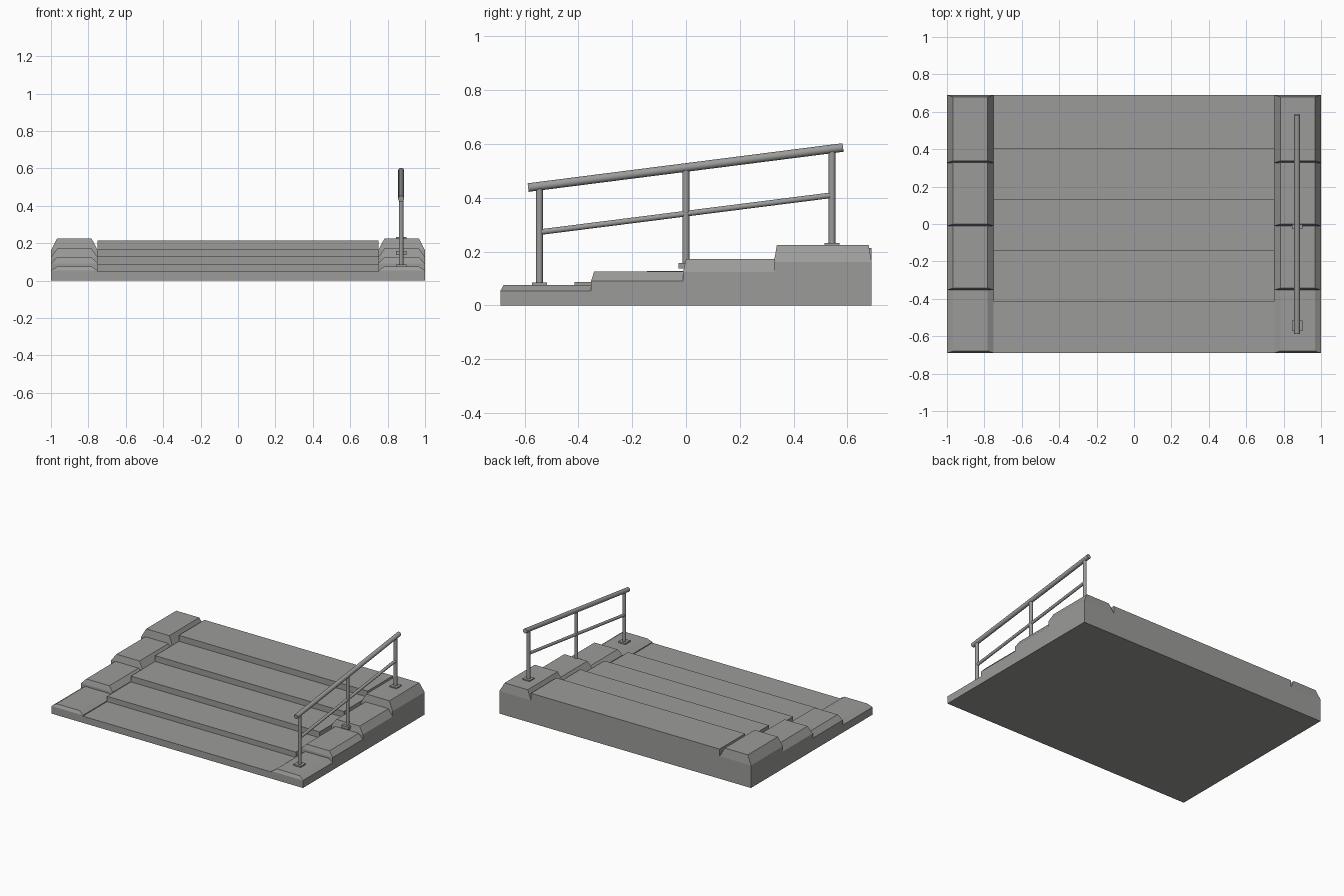
import bpy, bmesh
from mathutils import Vector

if "Cube" in bpy.data.objects:
    bpy.data.objects.remove(bpy.data.objects["Cube"])

stone = bpy.data.materials.new("grey_concrete")
stone.diffuse_color = (0.33, 0.33, 0.32, 1)
stone.use_nodes = True
stone.node_tree.nodes["Principled BSDF"].inputs["Base Color"].default_value = stone.diffuse_color


def finish(name, bm):
    bmesh.ops.recalc_face_normals(bm, faces=bm.faces)
    me = bpy.data.meshes.new(name)
    bm.to_mesh(me)
    bm.free()
    me.materials.append(stone)
    ob = bpy.data.objects.new(name, me)
    bpy.context.collection.objects.link(ob)
    return ob


def box(name, x0, x1, y0, y1, z0, z1):
    bm = bmesh.new()
    bmesh.ops.create_cube(bm, size=1)
    for v in bm.verts:
        v.co = Vector((x1 if v.co.x > 0 else x0, y1 if v.co.y > 0 else y0,
                       z1 if v.co.z > 0 else z0))
    return finish(name, bm)


def tube(name, a, b, r, sides=16):
    a, b = Vector(a), Vector(b)
    bm = bmesh.new()
    bmesh.ops.create_cone(bm, cap_ends=True, segments=sides, radius1=r,
                          radius2=r, depth=(b - a).length)
    rot = (b - a).to_track_quat('Z', 'Y')
    for v in bm.verts:
        v.co = rot @ v.co + (a + b) / 2
    ob = finish(name, bm)
    for p in ob.data.polygons:
        p.use_smooth = len(p.vertices) == 4
    ob.data.set_sharp_from_angle(angle=0.7)


# Stair flight: one stepped profile extruded across x
fronts = [-0.69, -0.415, -0.145, 0.13, 0.40]
heights = [0.048, 0.086, 0.128, 0.17, 0.213]
profile = [(0.69, 0), (-0.69, 0)]
for i, (y, z) in enumerate(zip(fronts, heights)):
    profile += [(y, z), (fronts[i + 1] if i < 4 else 0.69, z)]
bm = bmesh.new()
face = bm.faces.new([bm.verts.new((-0.75, y, z)) for y, z in profile])
ext = bmesh.ops.extrude_face_region(bm, geom=[face])
for v in ext["geom"]:
    if isinstance(v, bmesh.types.BMVert):
        v.co.x = 0.75
finish("steps", bm)


# Side blocks: chamfered top, scaled in height
def block(name, x0, x1, y0, y1, h):
    bm = bmesh.new()
    rings = []
    for z, dx, dy in ((0, 0, 0), (0.72 * h, 0, 0), (h, 0.033, 0.011)):
        rings.append([bm.verts.new(c) for c in (
            (x0 + dx, y0 + dy, z), (x1 - dx, y0 + dy, z),
            (x1 - dx, y1 - dy, z), (x0 + dx, y1 - dy, z))])
    bm.faces.new(rings[0])
    bm.faces.new(rings[2])
    for lo, hi in zip(rings, rings[1:]):
        for i in range(4):
            j = (i + 1) % 4
            bm.faces.new((lo[i], lo[j], hi[j], hi[i]))
    finish(name, bm)


for side, x0 in (("left", -1.0), ("right", 0.75)):
    for i, (y, h) in enumerate(((-0.69, 0.075), (-0.353, 0.125),
                                (-0.011, 0.172), (0.327, 0.225))):
        block(f"{side}_block_{i + 1}", x0, x0 + 0.25, y, y + 0.363, h)

# Handrail on the right side
X = 0.872
for i, (y, z, top) in enumerate(((-0.545, 0.075, 0.44), (0, 0.137, 0.51),
                                 (0.543, 0.222, 0.58))):
    t = 0.02 if i == 1 else 0.01
    box(f"post_plate_{i + 1}", X - 0.028, X + 0.028, y - 0.028, y + 0.028, z, z + t)
    tube(f"rail_post_{i + 1}", (X, y, z), (X, y, top), 0.0125)
tube("top_rail", (X, -0.587, 0.438), (X, 0.584, 0.587), 0.016)
tube("lower_rail", (X, -0.545, 0.272), (X, 0.545, 0.41), 0.0105)
